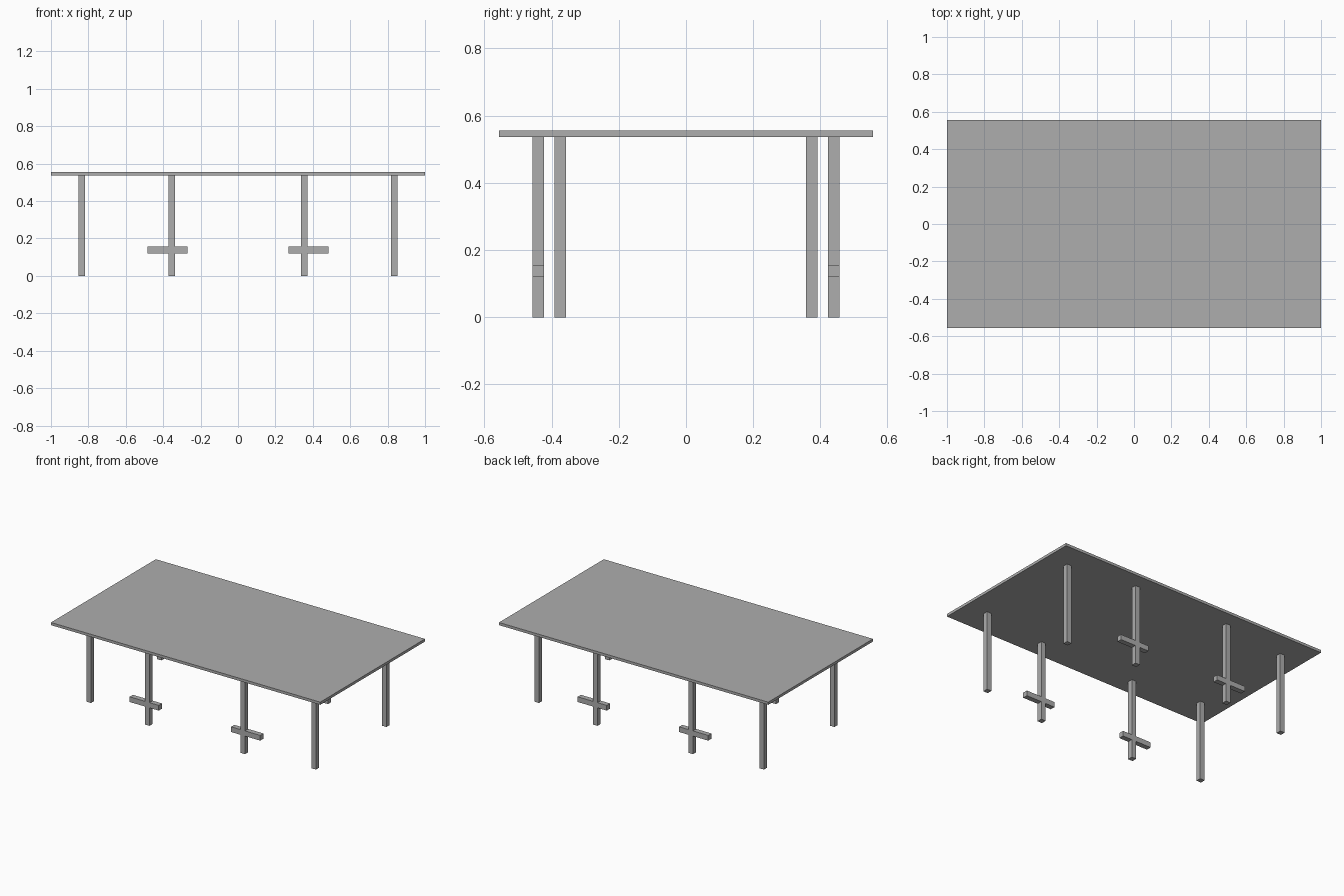
import bpy
import bmesh
from mathutils import Vector

cube = bpy.data.objects.get("Cube")
if cube:
    bpy.data.objects.remove(cube, do_unlink=True)

grey = bpy.data.materials.new("plain grey")
grey.use_nodes = True
colour = (0.42, 0.42, 0.42, 1)
grey.diffuse_color = colour
grey.node_tree.nodes["Principled BSDF"].inputs["Base Color"].default_value = colour

TOP_Z, UNDER_Z = 0.555, 0.537   # table top faces
HALF = 0.0172                   # half the leg thickness
BAR_LOW, BAR_HIGH = 0.121, 0.156


def prism(name, outline, y, half_depth):
    """Extrude an x-z outline along y."""
    bm = bmesh.new()
    face = bm.faces.new([bm.verts.new((x, y - half_depth, z)) for x, z in outline])
    moved = bmesh.ops.extrude_face_region(bm, geom=[face])["geom"]
    verts = [v for v in moved if isinstance(v, bmesh.types.BMVert)]
    bmesh.ops.translate(bm, verts=verts, vec=Vector((0, 2 * half_depth, 0)))
    bmesh.ops.recalc_face_normals(bm, faces=bm.faces)
    mesh = bpy.data.meshes.new(name)
    bm.to_mesh(mesh)
    bm.free()
    mesh.materials.append(grey)
    obj = bpy.data.objects.new(name, mesh)
    bpy.context.collection.objects.link(obj)


def rectangle(x0, x1, z0, z1):
    return [(x0, z0), (x1, z0), (x1, z1), (x0, z1)]


# Table top
prism("table_top", rectangle(-1, 1, UNDER_Z, TOP_Z), 0, 0.556)

for side, sx in (("left", 1), ("right", -1)):
    for end, sy in (("front", -1), ("back", 1)):
        # Plain corner leg
        x = 0.836 * sx
        prism(f"{end}_{side}_corner_leg",
              rectangle(x - HALF, x + HALF, 0, UNDER_Z), 0.374 * sy, HALF)

        # Middle leg with a footrest bar, as one cross-shaped piece
        inner, outer = 0.355 - HALF, 0.355 + HALF
        cross = [(inner, 0), (outer, 0), (outer, BAR_LOW), (0.485, BAR_LOW),
                 (0.485, BAR_HIGH), (outer, BAR_HIGH), (outer, UNDER_Z),
                 (inner, UNDER_Z), (inner, BAR_HIGH), (0.269, BAR_HIGH),
                 (0.269, BAR_LOW), (inner, BAR_LOW)]
        prism(f"{end}_{side}_footrest_leg",
              [(px * sx, pz) for px, pz in cross], 0.44 * sy, HALF)
